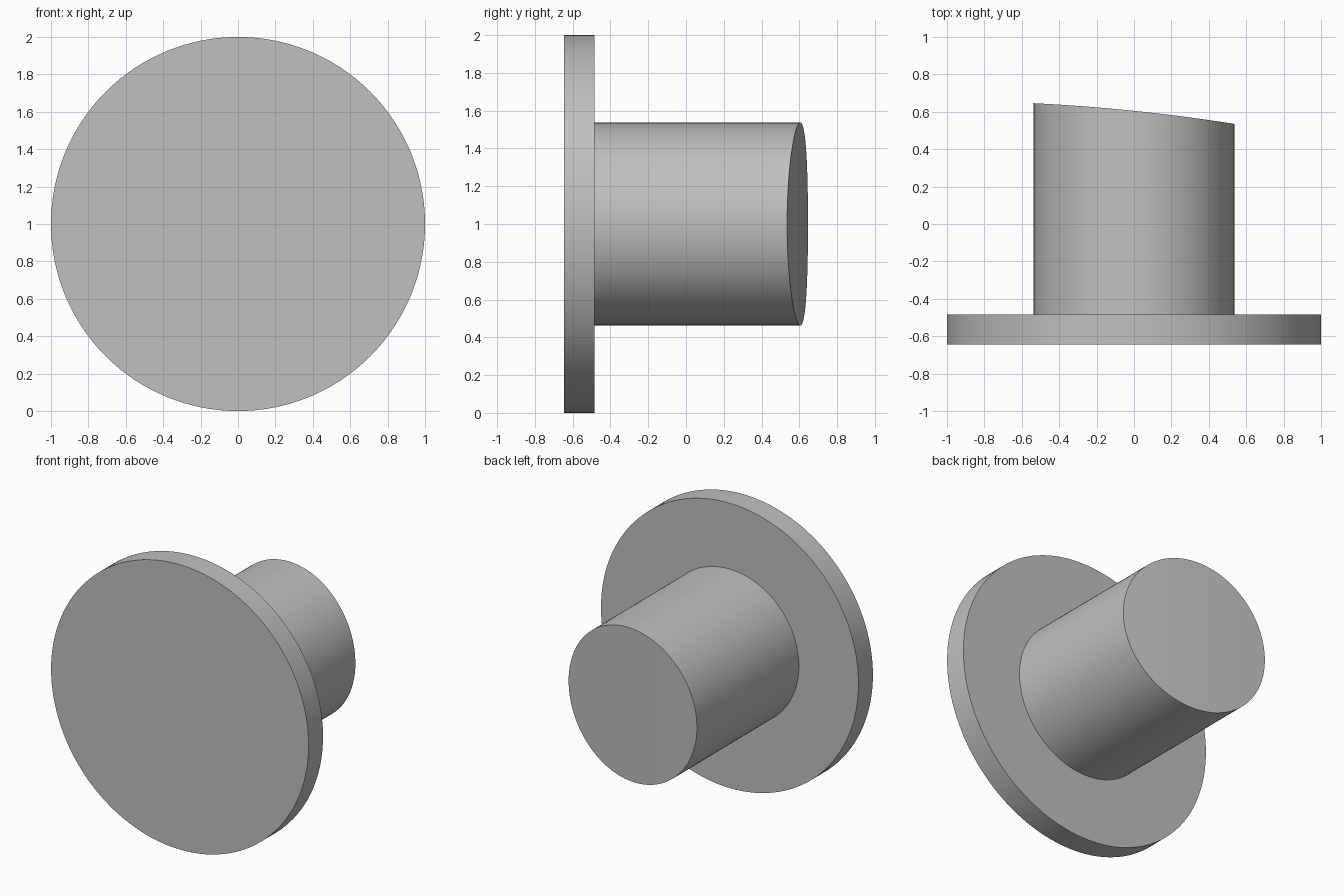
import bpy
import bmesh
from math import cos, sin, pi, radians

cube = bpy.data.objects.get("Cube")
if cube:
    bpy.data.objects.remove(cube)

SEGMENTS = 128
CENTRE_Z = 1.0
FRONT_Y, STEP_Y = -0.645, -0.485

grey = bpy.data.materials.new("Plain grey")
grey.use_nodes = True
colour = (0.527, 0.527, 0.527, 1)
grey.diffuse_color = colour
grey.node_tree.nodes["Principled BSDF"].inputs["Base Color"].default_value = colour


def add_disc_solid(name, radius, front_y, back_y):
    """Solid round bar along y; back_y(x) gives the shape of the back end."""
    bm = bmesh.new()
    angles = [2 * pi * i / SEGMENTS for i in range(SEGMENTS)]
    rim = [(radius * cos(a), CENTRE_Z + radius * sin(a)) for a in angles]
    front = [bm.verts.new((x, front_y, z)) for x, z in rim]
    back = [bm.verts.new((x, back_y(x), z)) for x, z in rim]
    bm.faces.new(front)
    for i in range(SEGMENTS):
        j = (i + 1) % SEGMENTS
        bm.faces.new((front[i], front[j], back[j], back[i]))
    # Back end in upright strips, so that it can bend along x
    for i in range(SEGMENTS // 2):
        strip = (back[i], back[i + 1], back[-i - 1], back[-i % SEGMENTS])
        bm.faces.new(list(dict.fromkeys(strip)))
    bmesh.ops.recalc_face_normals(bm, faces=bm.faces)
    mesh = bpy.data.meshes.new(name)
    bm.to_mesh(mesh)
    bm.free()
    mesh.materials.append(grey)
    obj = bpy.data.objects.new(name, mesh)
    bpy.context.collection.objects.link(obj)
    bpy.ops.object.select_all(action="DESELECT")
    obj.select_set(True)
    bpy.context.view_layer.objects.active = obj
    bpy.ops.object.shade_smooth_by_angle(angle=radians(30))


# Wide flange at the front
add_disc_solid("flange", 1.0, FRONT_Y, lambda x: STEP_Y)

# Round stem behind it, with a slanted, gently bowed end
add_disc_solid("stem", 0.537, STEP_Y, lambda x: 0.605 - 0.103 * x - 0.05 * x * x)
